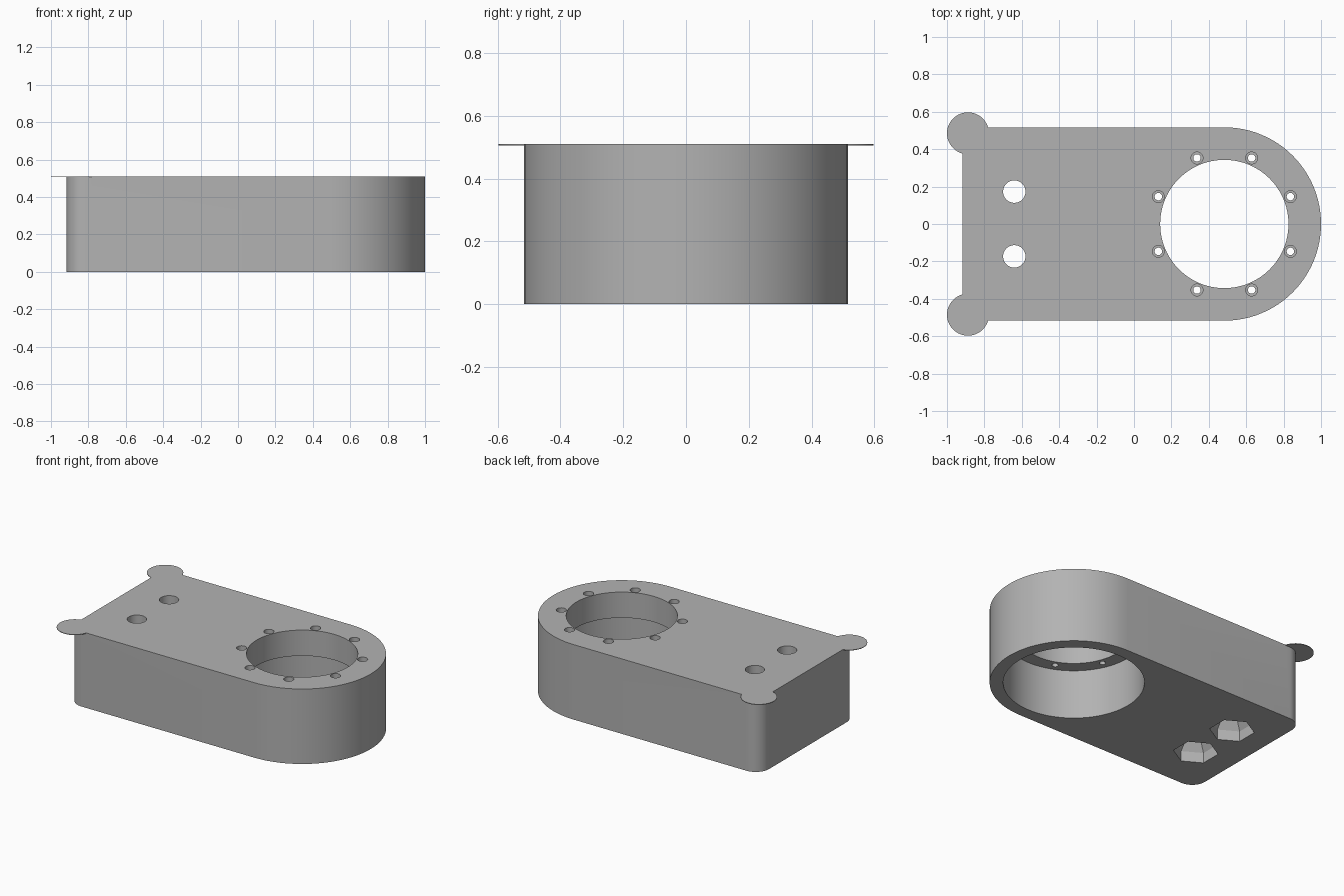
import bpy, bmesh, math

cube = bpy.data.objects.get("Cube")
if cube:
    bpy.data.objects.remove(cube, do_unlink=True)

HEIGHT, HALF_W, BACK_X, RING_X = 0.51, 0.517, -0.917, 0.483
LEDGE_Z = 0.335

grey = bpy.data.materials.new("plain grey")
grey.use_nodes = True
GREY = (0.45, 0.45, 0.45, 1)
grey.diffuse_color = GREY
grey.node_tree.nodes["Principled BSDF"].inputs["Base Color"].default_value = GREY


def arc(cx, cy, r, start, end, n):
    """Points on an arc, angles in degrees."""
    angles = [math.radians(start + (end - start) * i / n) for i in range(n + 1)]
    return [(cx + r * math.cos(a), cy + r * math.sin(a)) for a in angles]


def loft(name, sections):
    """Solid through stacked rings given as (points, z), all of equal count."""
    bm = bmesh.new()
    rings = [[bm.verts.new((x, y, z)) for x, y in pts] for pts, z in sections]
    for low, high in zip(rings, rings[1:]):
        for i in range(len(low)):
            j = (i + 1) % len(low)
            bm.faces.new((low[i], low[j], high[j], high[i]))
    bm.faces.new(rings[0][::-1])
    bm.faces.new(rings[-1])
    bmesh.ops.recalc_face_normals(bm, faces=bm.faces)
    mesh = bpy.data.meshes.new(name)
    bm.to_mesh(mesh)
    bm.free()
    mesh.materials.append(grey)
    obj = bpy.data.objects.new(name, mesh)
    bpy.context.collection.objects.link(obj)
    return obj


def turned(name, x, y, steps, n, phase=0):
    """Stacked rings around one upright axis, steps are (radius, z)."""
    return loft(name, [(arc(x, y, r, phase, phase + 360, n)[:-1], z) for r, z in steps])


# Main body: half round at one end, small rounded corners at the other
corner = 0.1
outline = (arc(RING_X, 0, HALF_W, -90, 90, 48)
           + arc(BACK_X + corner, HALF_W - corner, corner, 90, 180, 10)
           + arc(BACK_X + corner, corner - HALF_W, corner, 180, 270, 10))
body = loft("housing_body", [(outline, 0), (outline, HEIGHT)])

# Thin round pads at the square corners
pads = [turned("corner_pad", -0.888, s * 0.485, [(0.112, HEIGHT - 0.004), (0.112, HEIGHT)], 48)
        for s in (-1, 1)]

# Large bore, wider below the ledge
cutters = [turned("bore_cutter", RING_X, 0,
                  [(0.434, -0.1), (0.434, LEDGE_Z), (0.343, LEDGE_Z), (0.343, 0.7)], 96)]

# Ring of screw holes with wider heads at the top
for k in range(8):
    a = math.radians(22.5 + 45 * k)
    cutters.append(turned("screw_cutter", RING_X + 0.382 * math.cos(a), 0.382 * math.sin(a),
                          [(0.02, 0.25), (0.02, 0.42), (0.032, 0.42), (0.032, 0.7)], 20))

# Bolt holes, with tapered hexagonal nut pockets underneath
for s in (-1, 1):
    y = s * 0.173
    cutters.append(turned("nut_pocket_cutter", -0.64, y,
                          [(0.139, -0.1), (0.139, 0.07), (0.066, 0.17)], 6, 30))
    cutters.append(turned("bolt_cutter", -0.64, y, [(0.06, 0.1), (0.06, 0.7)], 32))

# Join the pads and cut the holes, then drop the helpers
bpy.context.view_layer.objects.active = body
body.select_set(True)
for operation, tools in (("UNION", pads), ("DIFFERENCE", cutters)):
    for tool in tools:
        mod = body.modifiers.new("shape", "BOOLEAN")
        mod.operation, mod.solver, mod.object = operation, "EXACT", tool
        bpy.ops.object.modifier_apply(modifier=mod.name)
        bpy.data.objects.remove(tool, do_unlink=True)

bpy.ops.object.select_all(action="DESELECT")
body.select_set(True)
bpy.ops.object.shade_smooth_by_angle(angle=math.radians(30))
